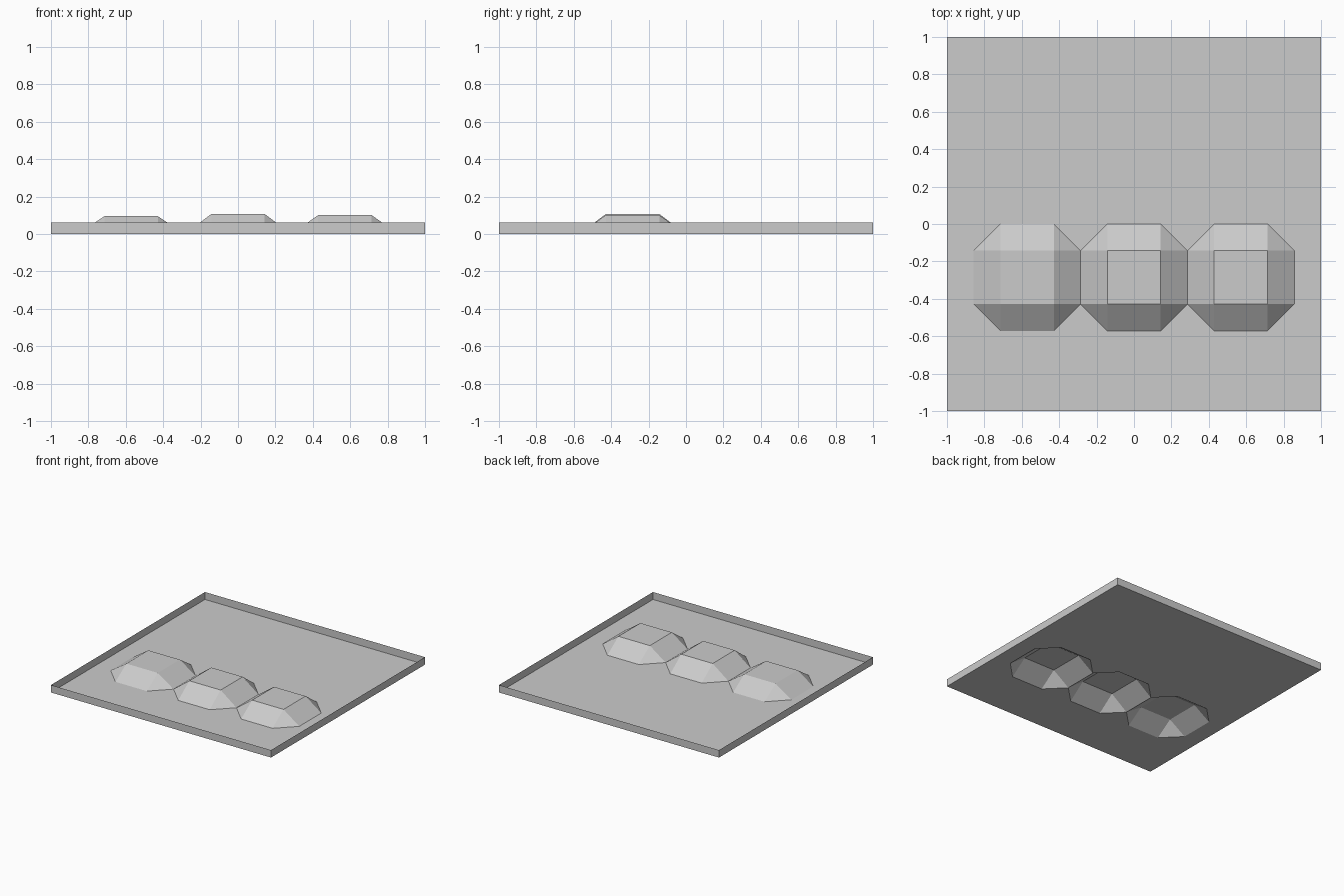
import bpy, bmesh

if "Cube" in bpy.data.objects:
    bpy.data.objects.remove(bpy.data.objects["Cube"])

CELL = 2 / 14
RIM_H = 0.061
# centre x of each mound and its height
MOUNDS = [(-4 * CELL, 0.095), (0, 0.107), (4 * CELL, 0.101)]
MOUND_Y = -2 * CELL


def finish(bm, name):
    mesh = bpy.data.meshes.new(name)
    bm.to_mesh(mesh)
    bm.free()
    obj = bpy.data.objects.new(name, mesh)
    bpy.context.collection.objects.link(obj)
    return obj


# Thin floor: a 14 x 14 grid with three raised mounds
bm = bmesh.new()
bmesh.ops.create_grid(bm, x_segments=14, y_segments=14, size=1)
for v in bm.verts:
    for cx, height in MOUNDS:
        if max(abs(v.co.x - cx), abs(v.co.y - MOUND_Y)) < 1.1 * CELL:
            v.co.z = height

# Cut mound corners along their low diagonal, giving octagonal bases
bmesh.ops.triangulate(bm, faces=bm.faces[:], quad_method='SHORT_EDGE')
finish(bm, "floor_with_mounds")

# Thin upright rim around the floor
bm = bmesh.new()
bmesh.ops.create_grid(bm, x_segments=1, y_segments=1, size=1)
base = bm.faces[:]
ext = bmesh.ops.extrude_edge_only(bm, edges=bm.edges[:])
for v in ext["geom"]:
    if isinstance(v, bmesh.types.BMVert):
        v.co.z = RIM_H
bmesh.ops.delete(bm, geom=base, context='FACES_ONLY')
bmesh.ops.recalc_face_normals(bm, faces=bm.faces[:])
finish(bm, "rim")
